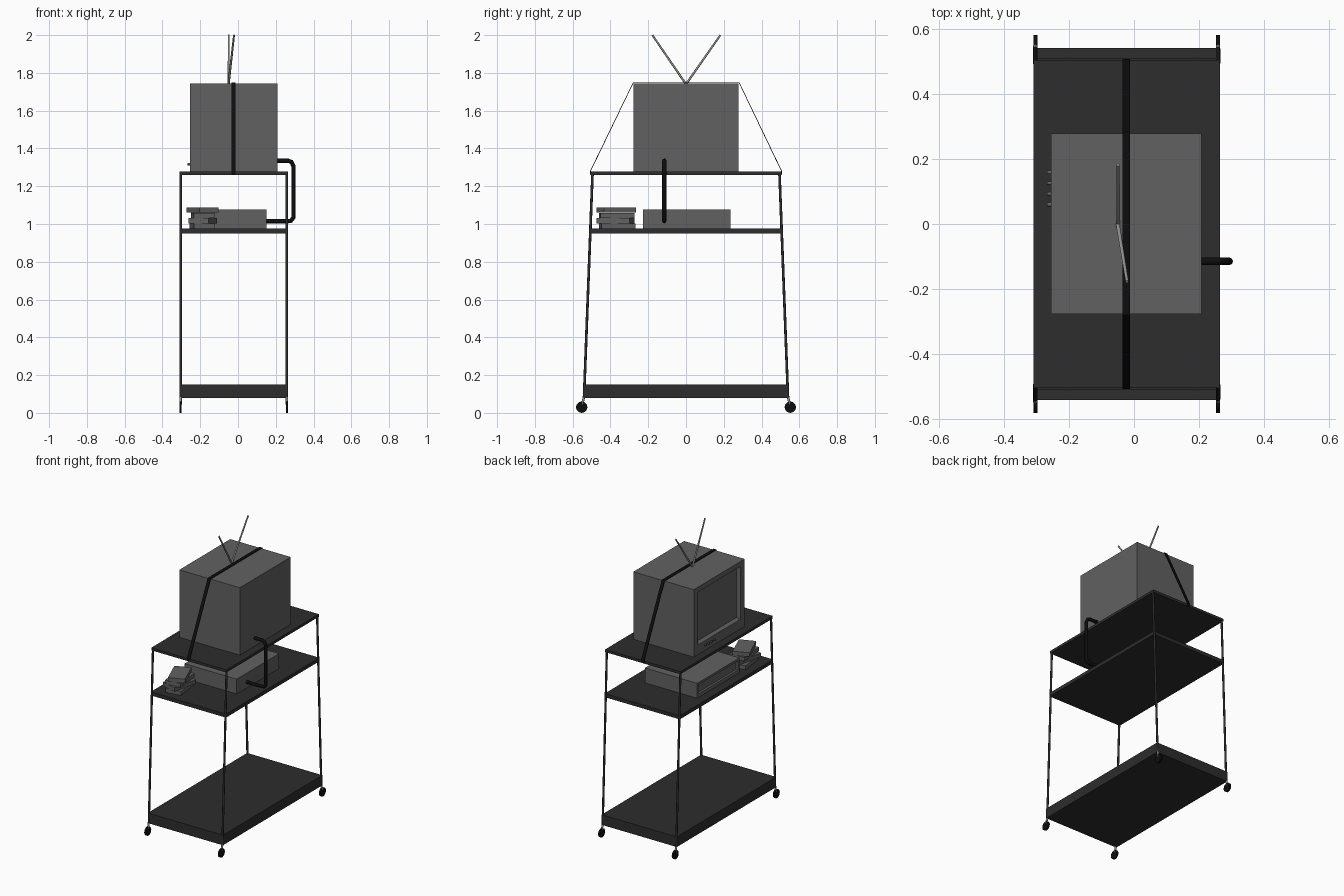
import bpy, bmesh, math
from mathutils import Vector

if "Cube" in bpy.data.objects:
    bpy.data.objects.remove(bpy.data.objects["Cube"])


def mat(name, v):
    m = bpy.data.materials.new(name)
    m.diffuse_color = (v, v, v, 1)
    m.use_nodes = True
    m.node_tree.nodes["Principled BSDF"].inputs["Base Color"].default_value = m.diffuse_color
    return m


SHELF, BODY = mat("dark_metal", 0.026), mat("grey_plastic", 0.12)
BLACK, STEEL = mat("black_rubber", 0.004), mat("light_metal", 0.3)


def finish(name, bm, m, smooth=False):
    bmesh.ops.recalc_face_normals(bm, faces=bm.faces)
    me = bpy.data.meshes.new(name)
    bm.to_mesh(me)
    bm.free()
    ob = bpy.data.objects.new(name, me)
    bpy.context.collection.objects.link(ob)
    me.materials.append(m)
    if smooth:
        bpy.ops.object.select_all(action='DESELECT')
        bpy.context.view_layer.objects.active = ob
        ob.select_set(True)
        bpy.ops.object.shade_smooth_by_angle(angle=math.radians(40))
    return ob


def box_mesh(x, y, z):
    bm = bmesh.new()
    bmesh.ops.create_cube(bm, size=1)
    for v in bm.verts:
        v.co = [(r[0] + r[1]) / 2 + c * (r[1] - r[0]) for r, c in zip((x, y, z), v.co)]
    return bm


def box(name, x, y, z, m):
    return finish(name, box_mesh(x, y, z), m)


def rod(name, a, b, r, m, sides=12, r2=None):
    a, b = Vector(a), Vector(b)
    bm = bmesh.new()
    bmesh.ops.create_cone(bm, cap_ends=True, segments=sides, radius1=r,
                          radius2=r if r2 is None else r2, depth=(b - a).length)
    q = (b - a).to_track_quat('Z', 'Y')
    for v in bm.verts:
        v.co = q @ v.co + (a + b) / 2
    return finish(name, bm, m, True)


def inset_front(bm, margin_y, z0, z1, depth, taper):
    """Cut a rectangular recess into the -x face."""
    bm.normal_update()
    f = min(bm.faces, key=lambda f: f.calc_center_median().x)
    bmesh.ops.inset_region(bm, faces=[f], thickness=0.01)
    mid_y, mid_z = f.calc_center_median().y, f.calc_center_median().z
    half = max(v.co.y for v in f.verts) + 0.01 - mid_y - margin_y
    for v in f.verts:
        v.co.y = mid_y + math.copysign(half, v.co.y - mid_y)
        v.co.z = z1 if v.co.z > mid_z else z0
    bmesh.ops.inset_region(bm, faces=[f], thickness=taper)
    for v in f.verts:
        v.co.x += depth


# cart shelves
X = (-0.31, 0.265)
box("top_shelf", X, (-0.505, 0.505), (1.26, 1.278), SHELF)
box("middle_shelf", X, (-0.51, 0.51), (0.95, 0.975), SHELF)
box("bottom_shelf", X, (-0.543, 0.543), (0.08, 0.15), SHELF)

# splayed legs and casters
for sx, x in (("left", -0.304), ("right", 0.259)):
    for sy, s in (("front", -1), ("back", 1)):
        tag = f"{sy}_{sx}"
        rod(tag + "_leg", (x, s * 0.54, 0.08), (x, s * 0.495, 1.265), 0.007, SHELF)
        rod(tag + "_caster_stem", (x, s * 0.54, 0.085), (x, s * 0.55, 0.045), 0.0065, STEEL)
        rod(tag + "_wheel", (x - 0.006, s * 0.552, 0.03), (x + 0.006, s * 0.552, 0.03),
            0.03, BLACK, 20)

# television with recessed screen on the -x side
bm = box_mesh((-0.255, 0.208), (-0.277, 0.279), (1.278, 1.744))
inset_front(bm, 0.05, 1.345, 1.71, 0.025, 0.012)
finish("television", bm, BODY)
for i in range(4):
    y = 0.06 + i * 0.033
    rod(f"control_knob_{i + 1}", (-0.254, y, 1.317), (-0.268, y, 1.317), 0.006, BODY, 10)

# aerial rods
rod("front_aerial", (-0.05, 0, 1.74), (-0.021, -0.178, 2.0), 0.006, STEEL, 10, 0.005)
rod("back_aerial", (-0.049, 0, 1.74), (-0.049, 0.182, 2.0), 0.006, STEEL, 10, 0.005)

# strap over the television, a thin ribbon
path = [(-0.506, 1.262), (-0.506, 1.28), (-0.28, 1.747), (0.282, 1.747),
        (0.506, 1.28), (0.506, 1.262)]
bm = bmesh.new()
rows = [[bm.verts.new((x, y, z)) for x in (-0.035, -0.012)] for y, z in path]
for a, b in zip(rows, rows[1:]):
    bm.faces.new((a[0], a[1], b[1], b[0]))
strap = finish("strap", bm, BLACK)
mod = strap.modifiers.new("thickness", 'SOLIDIFY')
mod.thickness = 0.004
mod.offset = 0

# video player with recessed front
bm = box_mesh((-0.25, 0.15), (-0.228, 0.235), (0.975, 1.078))
inset_front(bm, 0.02, 1.0, 1.062, 0.012, 0.003)
finish("video_player", bm, BODY)

# cable joining television and player
cu = bpy.data.curves.new("cable", 'CURVE')
cu.dimensions = '3D'
cu.bevel_depth = 0.0115
cu.bevel_resolution = 2
cu.use_fill_caps = True
pts = [(0.2, 1.335), (0.265, 1.335), (0.283, 1.329), (0.294, 1.305),
       (0.294, 1.035), (0.28, 1.017), (0.265, 1.015), (0.145, 1.015)]
sp = cu.splines.new('POLY')
sp.points.add(len(pts) - 1)
for p, (x, z) in zip(sp.points, pts):
    p.co = (x, -0.115, z, 1)
cable = bpy.data.objects.new("cable", cu)
bpy.context.collection.objects.link(cable)
cu.materials.append(BLACK)

# stack of tapes, each turned a little
for i, (deg, cx, cy) in enumerate([(8, -0.19, -0.365), (-14, -0.187, -0.372),
                                   (5, -0.187, -0.367), (22, -0.187, -0.37)]):
    t = box(f"tape_{i + 1}", (-0.055, 0.055), (-0.09, 0.09), (0, 0.0275), BODY)
    t.location = (cx, cy, 0.975 + i * 0.0285)
    t.rotation_euler.z = math.radians(deg)
